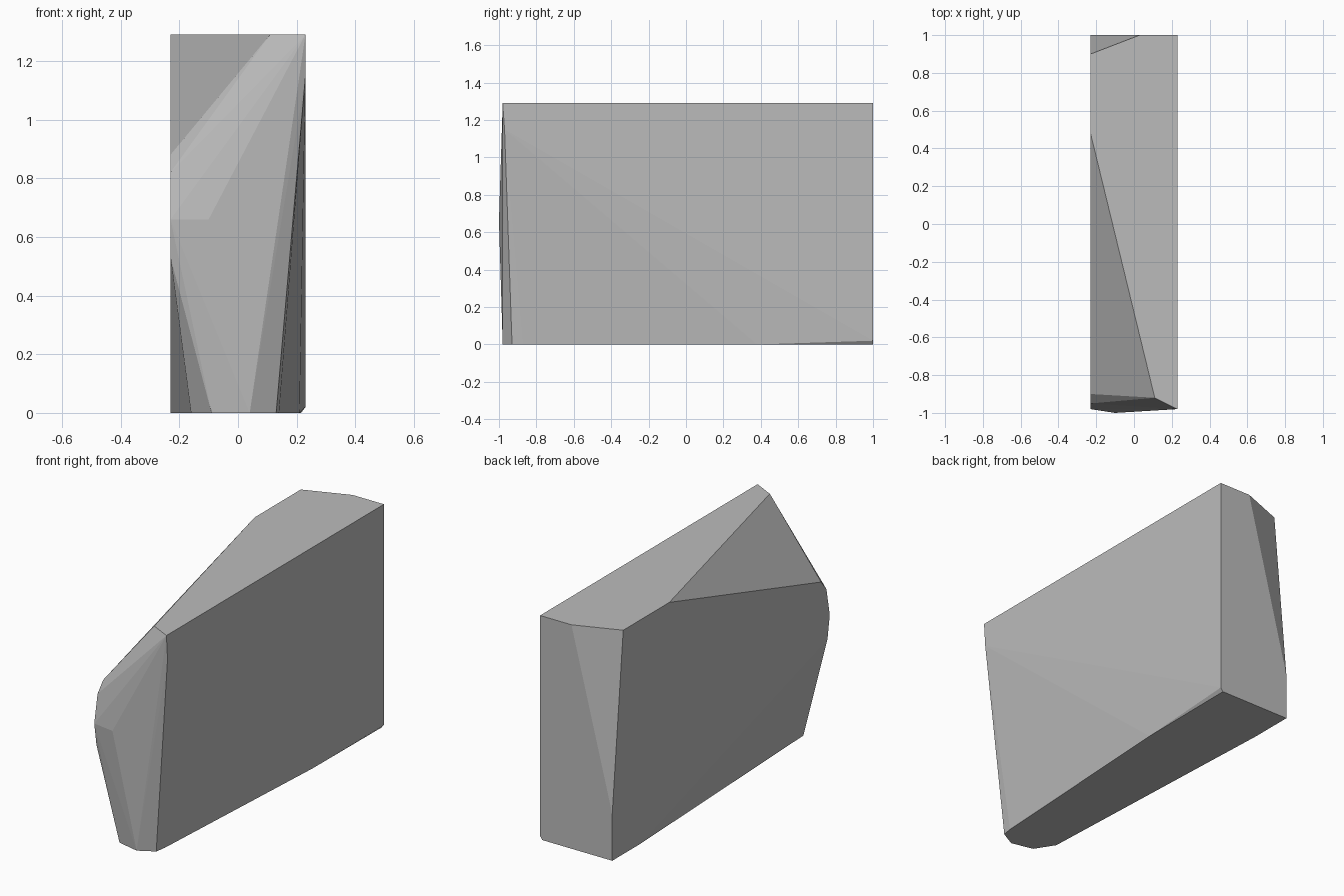
import bpy, bmesh

if "Cube" in bpy.data.objects:
    bpy.data.objects.remove(bpy.data.objects["Cube"])

# One flat stone grey
grey = bpy.data.materials.new("stone_grey")
grey.diffuse_color = (0.5, 0.5, 0.5, 1)
grey.use_nodes = True
grey.node_tree.nodes["Principled BSDF"].inputs["Base Color"].default_value = grey.diffuse_color

W, H = 0.23, 1.29  # half width and height of the slab

# Corners of the chipped slab, grouped by height
top_rim = [(x, y, H) for x, y in
           [(W, -0.98), (W, 1), (0.03, 1), (-W, 0.9), (-W, 0.48), (0.11, -0.92)]]
base_rim = [(x, y, 0) for x, y in
            [(-W, 1), (-W, 0.75), (-0.16, -0.84), (-0.09, -0.95), (0.04, -0.98),
             (0.13, -0.93), (0.14, -0.87), (0.21, 0.38), (0.215, 1)]]
nose = [(-W, -0.90, 0.88), (-W, -0.95, 0.82), (-W, -0.98, 0.66),
        (-W, -0.96, 0.53), (-0.10, -1, 0.66)]
side_chips = [(W, -0.97, 1.15), (W, 1, 0.02), (-W, 1, 0.27)]

# Slab body: convex solid over the corners, with flat faces
bm = bmesh.new()
for p in top_rim + base_rim + nose + side_chips:
    bm.verts.new(p)
res = bmesh.ops.convex_hull(bm, input=bm.verts[:])
loose = [v for v in bm.verts if not v.link_faces]
bmesh.ops.delete(bm, geom=loose, context='VERTS')
bmesh.ops.dissolve_limit(bm, angle_limit=0.002, verts=bm.verts[:], edges=bm.edges[:])
bmesh.ops.recalc_face_normals(bm, faces=bm.faces[:])

mesh = bpy.data.meshes.new("stone_slab")
bm.to_mesh(mesh)
bm.free()
mesh.materials.append(grey)
slab = bpy.data.objects.new("stone_slab", mesh)
bpy.context.collection.objects.link(slab)
